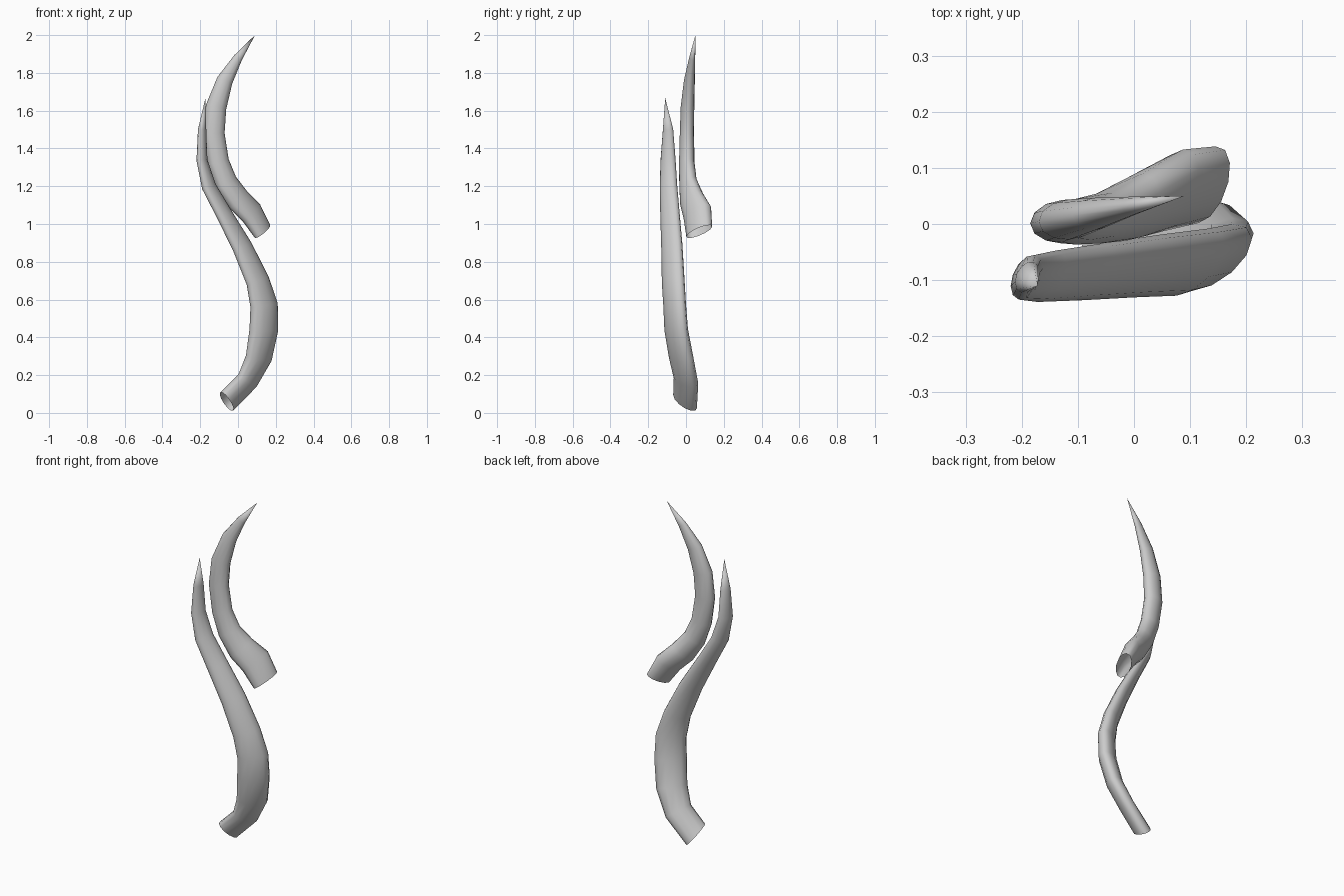
import bpy, math
from mathutils import Vector

SIDES = 12


def horn(name, rings, tip, start_dir):
    """Tapered open-ended tube; ring = x, y, z, half width, half depth, skew."""
    centres = [Vector(r[:3]) for r in rings] + [Vector(tip)]
    verts, faces = [], []
    for i, (_, _, _, p, q, skew) in enumerate(rings):
        t = Vector(start_dir) if i == 0 else centres[i + 1] - centres[i - 1]
        t.normalize()
        n = Vector((0, 1, 0)).cross(t).normalized()
        b = t.cross(n)
        for k in range(SIDES):
            a = 2 * math.pi * k / SIDES
            verts.append(centres[i] + n * p * math.cos(a) + b * q * math.sin(a + skew))
    verts.append(centres[-1])
    last = len(verts) - 1
    for i in range(len(rings)):
        for k in range(SIDES):
            a, b = i * SIDES + k, i * SIDES + (k + 1) % SIDES
            if i < len(rings) - 1:
                faces.append((a, b, b + SIDES, a + SIDES))
            else:
                faces.append((a, b, last))
    mesh = bpy.data.meshes.new(name)
    mesh.from_pydata(verts, [], faces)
    mesh.update()
    for f in mesh.polygons:
        f.use_smooth = True
    obj = bpy.data.objects.new(name, mesh)
    bpy.context.collection.objects.link(obj)
    return obj


# long S-shaped horn in front
horn("long_horn", [
    (-0.06, -0.005, 0.06, 0.058, 0.066, 0.5),
    (0.05, 0.000, 0.17, 0.058, 0.065, 0.55),
    (0.11, -0.025, 0.29, 0.069, 0.066, 0.6),
    (0.137, -0.052, 0.44, 0.076, 0.063, 0.6),
    (0.138, -0.060, 0.57, 0.073, 0.060, 0.6),
    (0.104, -0.068, 0.70, 0.062, 0.060, 0.6),
    (0.022, -0.075, 0.88, 0.053, 0.056, 0.6),
    (-0.072, -0.085, 1.05, 0.043, 0.051, 0.6),
    (-0.155, -0.093, 1.20, 0.038, 0.046, 0.5),
    (-0.191, -0.095, 1.34, 0.029, 0.040, 0.4),
    (-0.190, -0.095, 1.50, 0.022, 0.028, 0.3),
], (-0.172, -0.11, 1.668), (0.65, 0.3, 0.65))

# shorter hooked horn behind
horn("short_horn", [
    (0.130, 0.070, 0.960, 0.052, 0.070, 0.6),
    (0.070, 0.060, 1.060, 0.064, 0.074, 0.55),
    (0.000, 0.030, 1.130, 0.065, 0.062, 0.45),
    (-0.063, 0.010, 1.220, 0.060, 0.047, 0.3),
    (-0.105, 0.004, 1.330, 0.057, 0.041, 0.15),
    (-0.128, 0.005, 1.480, 0.057, 0.038, 0.1),
    (-0.116, 0.008, 1.620, 0.055, 0.036, 0.1),
    (-0.070, 0.018, 1.760, 0.043, 0.029, 0.1),
    (0.000, 0.033, 1.880, 0.024, 0.016, 0.1),
], (0.09, 0.05, 2.0), (-0.5, -0.2, 0.85))
